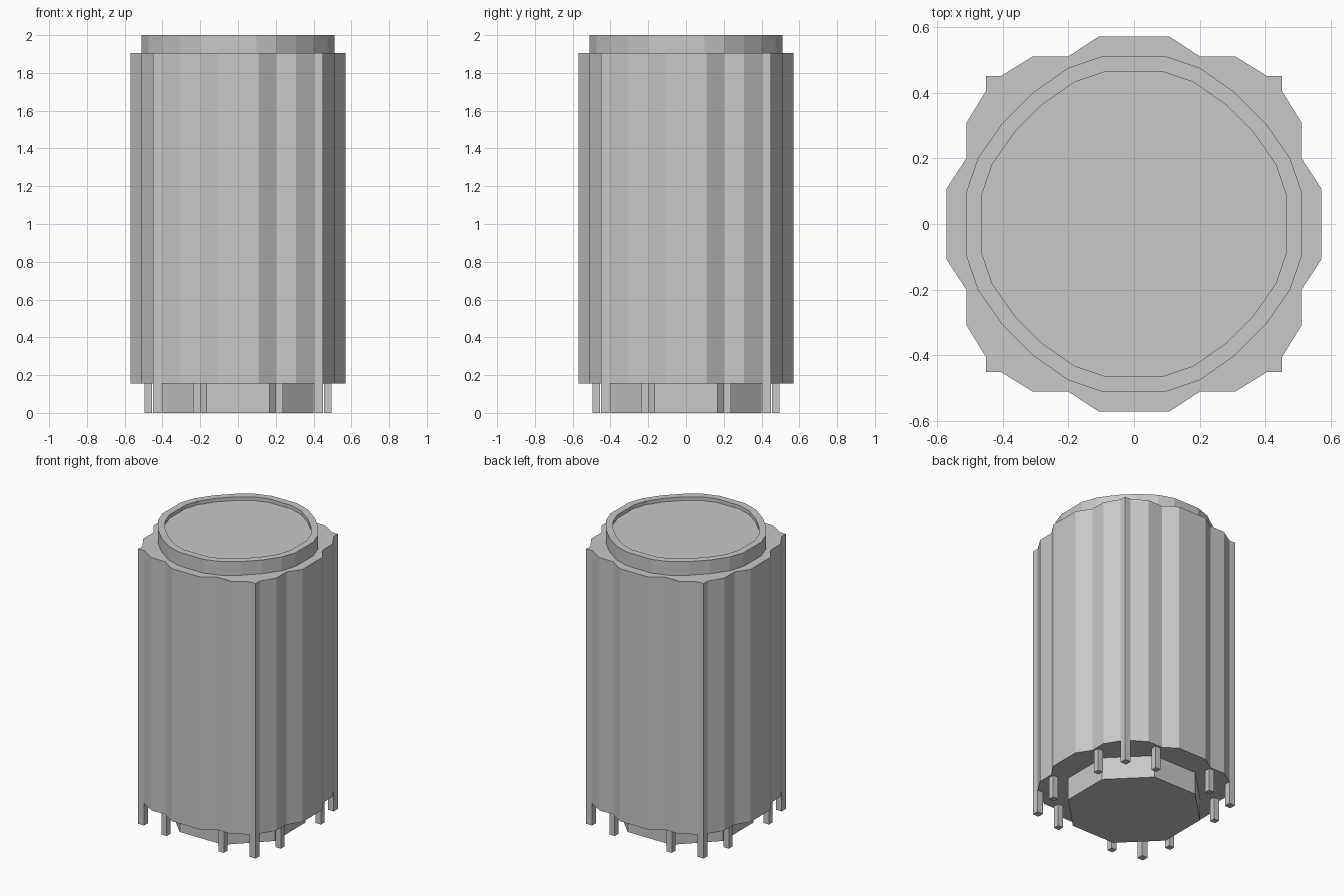
import bpy
import bmesh

cube = bpy.data.objects.get("Cube")
if cube:
    bpy.data.objects.remove(cube, do_unlink=True)

grey = bpy.data.materials.new("plain grey")
grey.use_nodes = True
colour = (0.58, 0.58, 0.58, 1)
grey.diffuse_color = colour
grey.node_tree.nodes["Principled BSDF"].inputs["Base Color"].default_value = colour

BASE, SHOULDER, TOP = 0.155, 1.905, 2.0


def full_outline(quarter):
    """Turn a quarter outline by right angles into a closed loop."""
    points = []
    for _ in range(4):
        points += quarter
        quarter = [(-y, x) for x, y in quarter]
    return points


def stack(name, sections, close_bottom=True):
    """Bridge matching (outline, height) sections and cap the ends."""
    bm = bmesh.new()
    loops = [[bm.verts.new((x, y, z)) for x, y in outline] for outline, z in sections]
    for low, high in zip(loops, loops[1:]):
        n = len(low)
        for i in range(n):
            j = (i + 1) % n
            bm.faces.new((low[i], low[j], high[j], high[i]))
    bm.faces.new(loops[-1])
    if close_bottom:
        bm.faces.new(loops[0][::-1])
    mesh = bpy.data.meshes.new(name)
    bm.to_mesh(mesh)
    bm.free()
    mesh.materials.append(grey)
    obj = bpy.data.objects.new(name, mesh)
    bpy.context.collection.objects.link(obj)
    return obj


def pin(name, x, y, half):
    square = full_outline([(half, half)])
    outline = [(x + px, y + py) for px, py in square]
    stack(name, [(outline, 0), (outline, BASE)])


# Fluted body with square corner ribs
flutes = full_outline([
    (0.57, 0.108), (0.51, 0.2), (0.51, 0.308), (0.45, 0.405), (0.45, 0.45),
    (0.405, 0.45), (0.308, 0.51), (0.2, 0.51), (0.108, 0.57)])
# Each quarter ends mirrored, so the loop closes on the next flat side
stack("body", [(flutes, BASE), (flutes, SHOULDER)])

# Raised rim around a shallow sunken lid
rim = full_outline([(0.51, 0.097), (0.475, 0.2), (0.4, 0.307),
                    (0.307, 0.4), (0.2, 0.475), (0.097, 0.51)])
inner = [(x * 0.908, y * 0.908) for x, y in rim]
stack("rim_and_lid", [(rim, SHOULDER), (rim, TOP), (inner, TOP), (inner, TOP - 0.025)],
      close_bottom=False)

# Octagonal foot
octagon = full_outline([(0.4, 0.166), (0.166, 0.4)])
stack("foot", [(octagon, 0), (octagon, BASE)])

# Pins under the corner ribs and along each side
for x, y in full_outline([(0.4275, 0.4275)]):
    pin("corner_pin", x, y, 0.0225)
for x, y in full_outline([(0.476, 0.219), (0.219, 0.476)]):
    pin("side_pin", x, y, 0.02)
